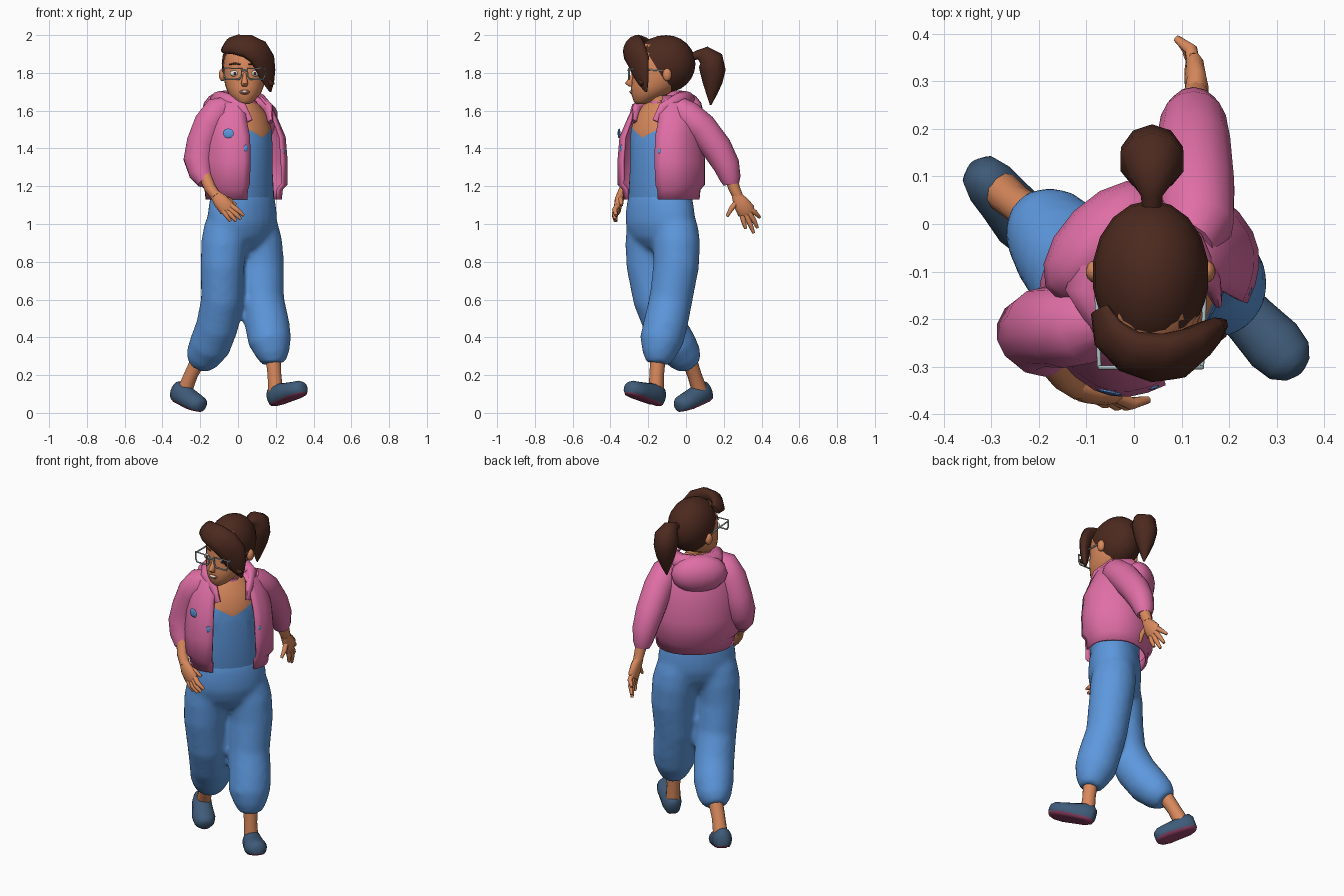
import bpy, bmesh, math
from mathutils import Vector as V

def material(name, col):
    m = bpy.data.materials.new(name)
    m.diffuse_color = (*col, 1)
    return m

PINK = material("pink_cloth", (0.74, 0.157, 0.38))
BLUE = material("blue_cloth", (0.11, 0.315, 0.73))
SKIN = material("skin", (0.69, 0.25, 0.108))
HAIR = material("dark_brown", (0.072, 0.0225, 0.0135))
SHOE = material("navy_shoe", (0.05, 0.105, 0.19))
SOLE = material("plum_sole", (0.28, 0.05, 0.13))
STEEL = material("grey_frame", (0.42, 0.52, 0.54))
WHITE = material("white", (0.88, 0.85, 0.82))
LIP = material("lip", (0.36, 0.1, 0.055))

def finish(name, bm, mats):
    bmesh.ops.recalc_face_normals(bm, faces=bm.faces)
    me = bpy.data.meshes.new(name)
    bm.to_mesh(me)
    bm.free()
    for m in mats:
        me.materials.append(m)
    ob = bpy.data.objects.new(name, me)
    bpy.context.collection.objects.link(ob)
    bpy.ops.object.select_all(action='DESELECT')
    ob.select_set(True)
    bpy.context.view_layer.objects.active = ob
    bpy.ops.object.shade_smooth_by_angle(angle=math.radians(60))
    return ob

def axes(yaw):
    a = math.radians(yaw)
    return V((math.cos(a), math.sin(a), 0)), V((math.sin(a), -math.cos(a), 0))

def skin_rings(rings, n=14, yaw=None, ref=lambda p: V((0, 0, 1)), gaps=None, bm=None):
    """Rings (x, y, z, r_side, r_front) are horizontal with yaw, else square to the path."""
    bm = bm or bmesh.new()
    rows, pts = [], [V(r[:3]) for r in rings]
    for i, r in enumerate(rings):
        if yaw is None:
            t = (pts[min(i + 1, len(pts) - 1)] - pts[max(i - 1, 0)]).normalized()
            u = t.cross(ref(pts[i])).normalized()
            v = u.cross(t)
        else:
            u, v = axes(yaw)
        g = math.radians(gaps[i]) if gaps else 0
        row = []
        for k in range(n):
            a = g + (2 * math.pi - 2 * g) * k / (n - 1 if gaps else n)
            c = math.cos(a)
            if gaps and c > 0 and r[2] < 1.5:      # boxy flaps beside the opening
                c = c ** .65
            row.append(bm.verts.new(pts[i] + u * r[3] * math.sin(a) + v * r[-1] * c))
        rows.append(row)
    for p, q in zip(rows, rows[1:]):
        for k in range(n - 1 if gaps else n):
            j = (k + 1) % n
            bm.faces.new((p[k], p[j], q[j], q[k]))
    if not gaps:
        bm.faces.new(rows[0])
        bm.faces.new(rows[-1])
    return bm

def loft(name, rings, mat, **kw):
    return finish(name, skin_rings(rings, **kw), [mat])

def ball(name, c, r, mat, yaw=0, seg=14):
    bm = bmesh.new()
    bmesh.ops.create_uvsphere(bm, u_segments=seg, v_segments=seg // 2 + 1, radius=1)
    u, f = axes(yaw)
    for v in bm.verts:
        v.co = V(c) + u * v.co.x * r[0] - f * v.co.y * r[1] + V((0, 0, v.co.z * r[2]))
    return finish(name, bm, [mat])

Y = 45                      # torso turn
L, F = axes(Y)
C = V((0.03, -0.13, 0))

def body_at(l, f, z):
    return tuple(C + L * l + F * f + V((0, 0, z)))

# Upper body: overalls bib with a V neckline, skin above it
bm = skin_rings([(*body_at(-0.01, 0, z), a, b) for z, a, b in (
    (1.1, .19, .125), (1.15, .196, .136), (1.3, .18, .137), (1.42, .175, .144), (1.5, .17, .138),
    (1.58, .155, .108), (1.63, .10, .08), (1.67, .05, .055))], n=24, yaw=Y)
tip = C + V((0, 0, 1.457))
norms = [V((0, 0, 1)) - L * s * 0.5 for s in (1, -1)]
for nv in norms:
    bmesh.ops.bisect_plane(bm, geom=bm.verts[:] + bm.edges[:] + bm.faces[:], plane_co=tip, plane_no=nv)
for fc in bm.faces:
    fc.material_index = int(all((fc.calc_center_median() - tip).dot(nv) > 0 for nv in norms))
finish("overalls_bib", bm, [BLUE, SKIN])

# Trousers: hips and two baggy legs fused into one surface
fwd = lambda p: V((0, 1, 0))
bm = skin_rings([(*body_at(-0.01, 0, z), a, b) for z, a, b in (
    (.87, .1, .08), (.93, .185, .125), (1.0, .215, .145), (1.06, .215, .145), (1.12, .204, .14),
    (1.2, .18, .12))], n=24, yaw=Y)
skin_rings([(.08, -.06, 1.06, .1), (.095, -.055, .98, .12), (.11, -.05, .9, .126), (.123, -.052, .78, .122),
            (.13, -.08, .6, .115), (.155, -.108, .47, .118), (.168, -.13, .38, .116), (.183, -.143, .31, .09),
            (.187, -.149, .262, .063)], n=16, ref=fwd, bm=bm)
skin_rings([(-.05, -.195, 1.06, .1), (-.063, -.198, .98, .118), (-.074, -.2, .9, .122), (-.082, -.2, .78, .117),
            (-.086, -.17, .6, .111), (-.11, -.112, .46, .113), (-.148, -.053, .36, .112), (-.188, -.005, .295, .094),
            (-.212, .02, .255, .065)], n=16, ref=fwd, bm=bm)
ob = finish("trousers", bm, [BLUE])
rm = ob.modifiers.new("fuse", 'REMESH')
rm.mode, rm.voxel_size, rm.use_smooth_shade = 'VOXEL', 0.016, True
sm = ob.modifiers.new("soften", 'SMOOTH')
sm.factor, sm.iterations = 0.5, 7

# Open jacket with a gathered hem
jr = [(1.13, .208, .165, 33), (1.185, .215, .17, 32), (1.21, .238, .193, 31), (1.33, .238, .195, 30),
      (1.46, .228, .185, 30), (1.56, .205, .15, 30), (1.63, .165, .118, 32), (1.675, .10, .09, 42)]
ob = finish("jacket", skin_rings([(*body_at(0, -.01, z), a, b) for z, a, b, g in jr], n=28, yaw=Y,
                                 gaps=[r[3] for r in jr]), [PINK])
sm = ob.modifiers.new("thickness", 'SOLIDIFY')
sm.thickness = 0.014
sm.offset = 0

# Small blue patches lying on the jacket fronts
for i, (deg, z, w, h) in enumerate(((-65, 1.48, .03, .026), (-37, 1.4, .013, .02), (37, 1.385, .012, .014))):
    a = math.radians(deg)
    c = math.cos(a) ** .65
    b = math.atan2(2 * math.sin(a) / .23, 3.08 * c ** 2.08 / .187)
    n = L * math.sin(b) + F * math.cos(b)
    p = V(body_at(.232 * math.sin(a), -.01 + .188 * c, z)) + n * .007
    ball(f"jacket_patch_{i + 1}", p, (w, .0048, h), BLUE, Y + math.degrees(b), seg=8)

# Hood: collar roll and the sack hanging behind
loft("hood_collar", [(*body_at(l, f, z), r, h) for l, f, z, r, h in (
    (-.085, .115, 1.54, .012, .03), (-.10, .085, 1.61, .022, .035), (-.12, .0, 1.65, .038, .042),
    (-.095, -.085, 1.655, .05, .05), (0, -.13, 1.655, .055, .05), (.095, -.085, 1.655, .05, .05),
    (.12, .0, 1.65, .038, .042), (.10, .085, 1.61, .022, .035), (.085, .115, 1.54, .012, .03))],
    PINK, n=10)
ball("hood_sack", body_at(0, -.132, 1.6), (.158, .09, .108), PINK, Y)

# Sleeves and bare forearms
loft("right_sleeve", [(-.05, -.2, 1.63, .05), (-.10, -.212, 1.6, .082), (-.15, -.217, 1.53, .086),
     (-.19, -.217, 1.43, .084), (-.208, -.228, 1.34, .082), (-.195, -.258, 1.27, .066),
     (-.172, -.285, 1.22, .042)], PINK, ref=fwd)
loft("left_sleeve", [(.11, -.04, 1.62, .06), (.13, .0, 1.58, .08), (.13, .08, 1.51, .083),
     (.125, .165, 1.4, .08), (.125, .215, 1.31, .07), (.125, .235, 1.24, .055),
     (.125, .24, 1.21, .042)], PINK)
loft("right_forearm", [(-.18, -.275, 1.27, .036), (-.148, -.32, 1.19, .031), (-.115, -.345, 1.145, .027)], SKIN, n=10)
loft("left_forearm", [(.125, .23, 1.27, .036), (.13, .255, 1.19, .031), (.13, .275, 1.145, .027)], SKIN, n=10)

# Hands: flat palm plus curled fingers
def hand(side, palm, out, tips):
    loft(side + "_palm", palm, SKIN, n=10, ref=lambda p: V(out))
    for i, (a, b, c) in enumerate(tips):
        loft(f"{side}_finger_{i + 1}", [(*a, .015), (*b, .014), (*c, .008)], SKIN, n=7)

hand("right", [(-.125, -.34, 1.16, .026, .024), (-.095, -.355, 1.125, .042, .023),
               (-.06, -.362, 1.085, .047, .02), (-.045, -.362, 1.07, .034, .015)], (0, 1, 0),
     [((-.085, -.36, 1.08), (-.06, -.375, 1.045), (-.04, -.37, 1.015)),
      ((-.065, -.36, 1.075), (-.035, -.38, 1.045), (-.01, -.375, 1.015)),
      ((-.05, -.36, 1.085), (-.015, -.38, 1.055), (.015, -.375, 1.025)),
      ((-.04, -.36, 1.10), (-.005, -.378, 1.075), (.03, -.37, 1.045)),
      ((-.085, -.35, 1.14), (-.045, -.345, 1.125), (-.01, -.34, 1.10))])
hand("left", [(.13, .265, 1.155, .026, .026), (.132, .288, 1.115, .043, .025),
              (.128, .318, 1.07, .052, .022), (.122, .33, 1.053, .038, .016)], (1, 0, 0),
     [((.125, .295, 1.06), (.13, .305, 1.015), (.12, .315, .975)),
      ((.125, .315, 1.055), (.125, .34, 1.0), (.11, .358, .952)),
      ((.125, .33, 1.065), (.12, .36, 1.02), (.10, .378, .98)),
      ((.125, .335, 1.085), (.12, .367, 1.06), (.09, .39, 1.035)),
      ((.135, .27, 1.12), (.145, .24, 1.08), (.14, .217, 1.04))])

# Ankles
loft("left_ankle", [(.186, -.148, .3, .042), (.193, -.155, .2, .038), (.2, -.16, .1, .042)], SKIN, n=10, ref=fwd)
loft("right_ankle", [(-.2, .01, .3, .042), (-.25, .045, .2, .038), (-.285, .075, .11, .042)], SKIN, n=10, ref=fwd)

# Slip-on shoes with a coloured sole
def shoe(name, heel, toe):
    heel, toe = V(heel), V(toe)
    d = toe - heel
    rings = [(*(heel + d * t + V((0, 0, dz))), w, h) for t, dz, w, h in (
        (0, .012, .02, .034), (.06, .012, .042, .056), (.22, .01, .054, .066), (.42, .004, .057, .06),
        (.7, 0, .064, .052), (.88, 0, .056, .046), (.97, 0, .036, .034), (1, 0, .016, .02))]
    bm = skin_rings(rings, n=16)
    up = d.cross(V((0, 0, 1))).cross(d).normalized()
    for v in bm.verts:                         # flatten the underside
        v.co -= up * min(0, (v.co - heel).dot(up) + .036)
    cut = heel - up * .024
    bmesh.ops.bisect_plane(bm, geom=bm.verts[:] + bm.edges[:] + bm.faces[:], plane_co=cut, plane_no=up)
    for f in bm.faces:
        f.material_index = int((f.calc_center_median() - cut).dot(up) < 0)
    finish(name, bm, [SHOE, SOLE])

shoe("left_shoe", (.172, -.125, .066), (.348, -.31, .134))
shoe("right_shoe", (-.335, .122, .107), (-.19, -.045, .035))

# Head, neck and choker
loft("neck", [(.045, -.13, 1.58, .055), (.042, -.145, 1.65, .05), (.038, -.16, 1.72, .052)], SKIN, yaw=0)
loft("choker", [(.043, -.14, 1.632, .058), (.042, -.142, 1.652, .056)], PINK, yaw=0)
HX = .035
loft("head", [(HX, y, z, a, b) for y, z, a, b in (
    (-.24, 1.635, .025, .025), (-.222, 1.65, .05, .055), (-.19, 1.69, .086, .1), (-.165, 1.73, .102, .125),
    (-.15, 1.78, .111, .135), (-.143, 1.84, .113, .138), (-.14, 1.9, .105, .135), (-.13, 1.95, .08, .11),
    (-.12, 1.98, .035, .05))], SKIN, n=20, yaw=0)
loft("nose", [(HX, -.27, 1.81, .008), (HX, -.29, 1.775, .011), (HX, -.302, 1.745, .019, .021),
              (HX, -.29, 1.728, .013)], SKIN, n=8, yaw=0)
ball("lips", (HX, -.281, 1.698), (.029, .015, .014), LIP)
ball("teeth", (HX, -.288, 1.7), (.02, .0125, .007), WHITE)
for side, s in (("right", -1), ("left", 1)):
    x = HX + s * .053
    ball(side + "_ear", (HX + s * .117, -.1, 1.79), (.02, .024, .034), SKIN)
    ball(side + "_eye", (x, -.262, 1.797), (.026, .017, .0165), WHITE)
    ball(side + "_iris", (x, -.275, 1.797), (.008, .0065, .009), HAIR, seg=10)
    loft(side + "_eyebrow", [(HX + s * .022, -.279, 1.845, .004), (HX + s * .05, -.272, 1.85, .0055),
                             (HX + s * .082, -.243, 1.845, .003)], HAIR, n=6)

# Glasses: two square rims, bridge and temples
def wire(name, pts, closed=False):
    cu = bpy.data.curves.new(name, 'CURVE')
    cu.dimensions = '3D'
    cu.bevel_depth, cu.bevel_resolution = .0045, 1
    sp = cu.splines.new('POLY')
    sp.points.add(len(pts) - 1)
    for p, q in zip(sp.points, pts):
        p.co = (*q, 1)
    sp.use_cyclic_u = closed
    cu.materials.append(STEEL)
    bpy.context.collection.objects.link(bpy.data.objects.new(name, cu))

for side, s in (("right", -1), ("left", 1)):
    wire(side + "_rim", [(HX + s * a, -.302, z) for a, z in (
        (.015, 1.822), (.108, 1.826), (.108, 1.785), (.098, 1.766), (.028, 1.766), (.017, 1.785))], True)
    wire(side + "_temple", [(HX + s * .108, -.302, 1.82), (HX + s * .112, -.2, 1.817), (HX + s * .115, -.1, 1.81)])
wire("bridge", [(HX - .015, -.302, 1.81), (HX, -.308, 1.814), (HX + .015, -.302, 1.81)])

# Hair: swept-back cap, side fringe and ponytail
bm = bmesh.new()
bmesh.ops.create_uvsphere(bm, u_segments=18, v_segments=12, radius=1)
for v in bm.verts:
    y = v.co.y * (.155 if v.co.y > 0 else .175)
    v.co = V((HX + v.co.x * .123, -.105 + y, 1.848 + v.co.z * .152))
bmesh.ops.bisect_plane(bm, geom=bm.verts[:] + bm.edges[:] + bm.faces[:], plane_co=(0, -.232, 1.95),
                       plane_no=(0, -.25, -.155), clear_outer=True)
finish("hair_cap", bm, [HAIR])
loft("fringe", [(-.072, -.18, 1.935, .03, .012), (-.055, -.23, 1.945, .052, .024), (-.01, -.268, 1.95, .06, .036),
     (.05, -.282, 1.942, .07, .042), (.105, -.272, 1.912, .077, .042), (.138, -.25, 1.86, .075, .034),
     (.153, -.24, 1.8, .06, .024), (.165, -.224, 1.745, .034, .017), (.172, -.21, 1.70, .006, .005)],
     HAIR, n=12, ref=lambda p: p - V((HX, -.13, 1.84)))
loft("fringe_flick", [(.155, -.235, 1.77, .015), (.175, -.235, 1.74, .016), (.193, -.232, 1.745, .005)], HAIR, n=7)
loft("ponytail", [(.037, .03, 1.885, .02), (.037, .06, 1.895, .024), (.037, .095, 1.895, .048),
     (.038, .13, 1.865, .07), (.038, .142, 1.81, .068), (.038, .14, 1.75, .053), (.038, .136, 1.69, .03),
     (.038, .13, 1.63, .004)], HAIR, n=10, ref=lambda p: V((0, 1, .9)))
